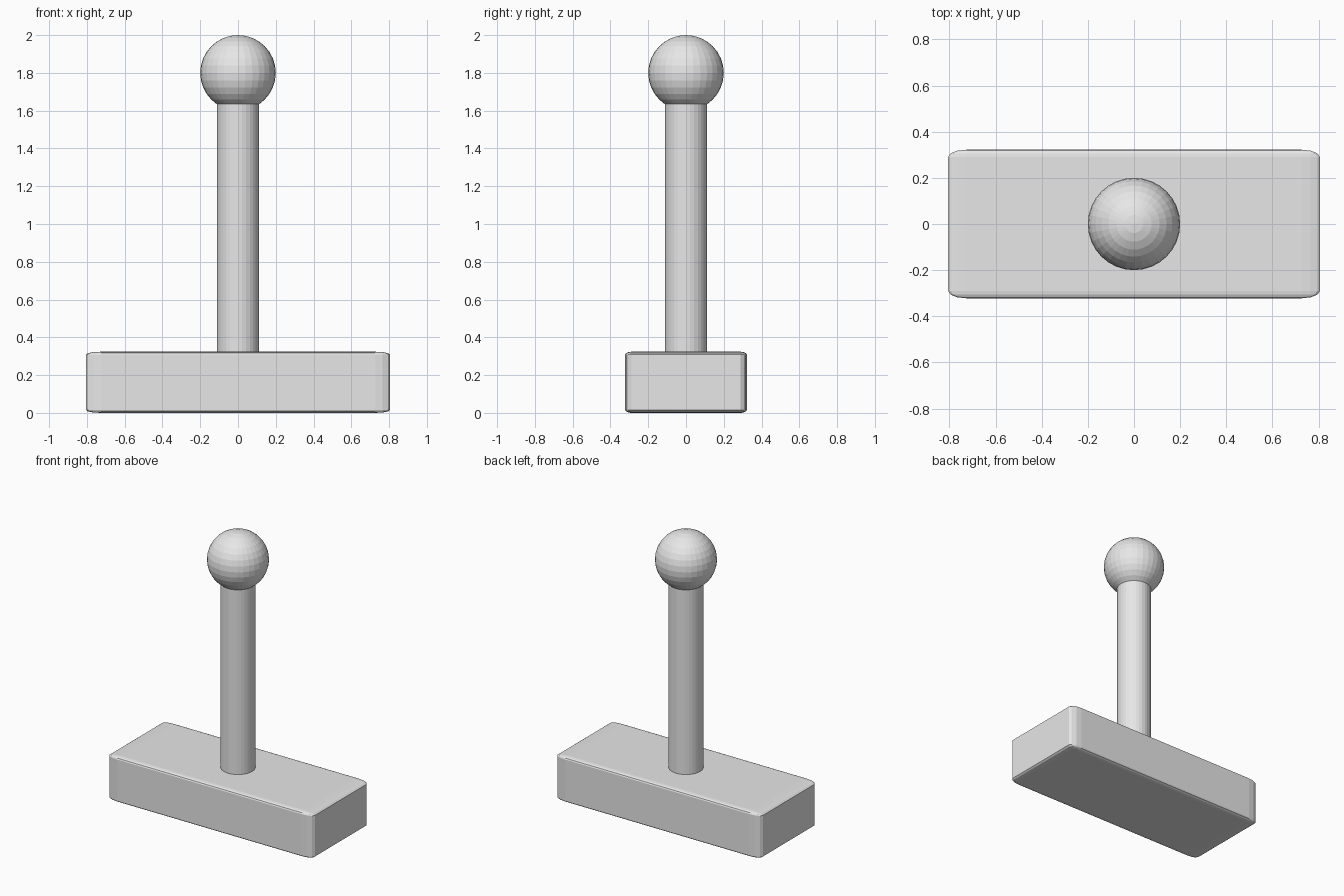
import bpy

cube = bpy.data.objects.get("Cube")
if cube:
    bpy.data.objects.remove(cube, do_unlink=True)

# One plain grey for every part
grey = bpy.data.materials.new("light_grey")
grey.use_nodes = True
colour = (0.8, 0.8, 0.8, 1.0)
grey.diffuse_color = colour
grey.node_tree.nodes["Principled BSDF"].inputs["Base Color"].default_value = colour


def finish(name):
    obj = bpy.context.object
    obj.name = name
    obj.data.materials.append(grey)
    return obj


# Base block: the bevel is stretched with the block's proportions
bpy.ops.mesh.primitive_cube_add(size=2, location=(0, 0, 0.162))
base = finish("base")
base.scale = (0.806, 0.322, 0.162)
bevel = base.modifiers.new("rounded_edges", "BEVEL")
bevel.width = 0.1
bevel.segments = 3

# Upright shaft, running from inside the base into the knob
bpy.ops.mesh.primitive_cylinder_add(vertices=32, radius=0.112, depth=1.42,
                                    location=(0, 0, 1.01))
finish("shaft")

# Round knob on top
bpy.ops.mesh.primitive_uv_sphere_add(segments=32, ring_count=16, radius=0.2,
                                     location=(0, 0, 1.8))
finish("knob")
